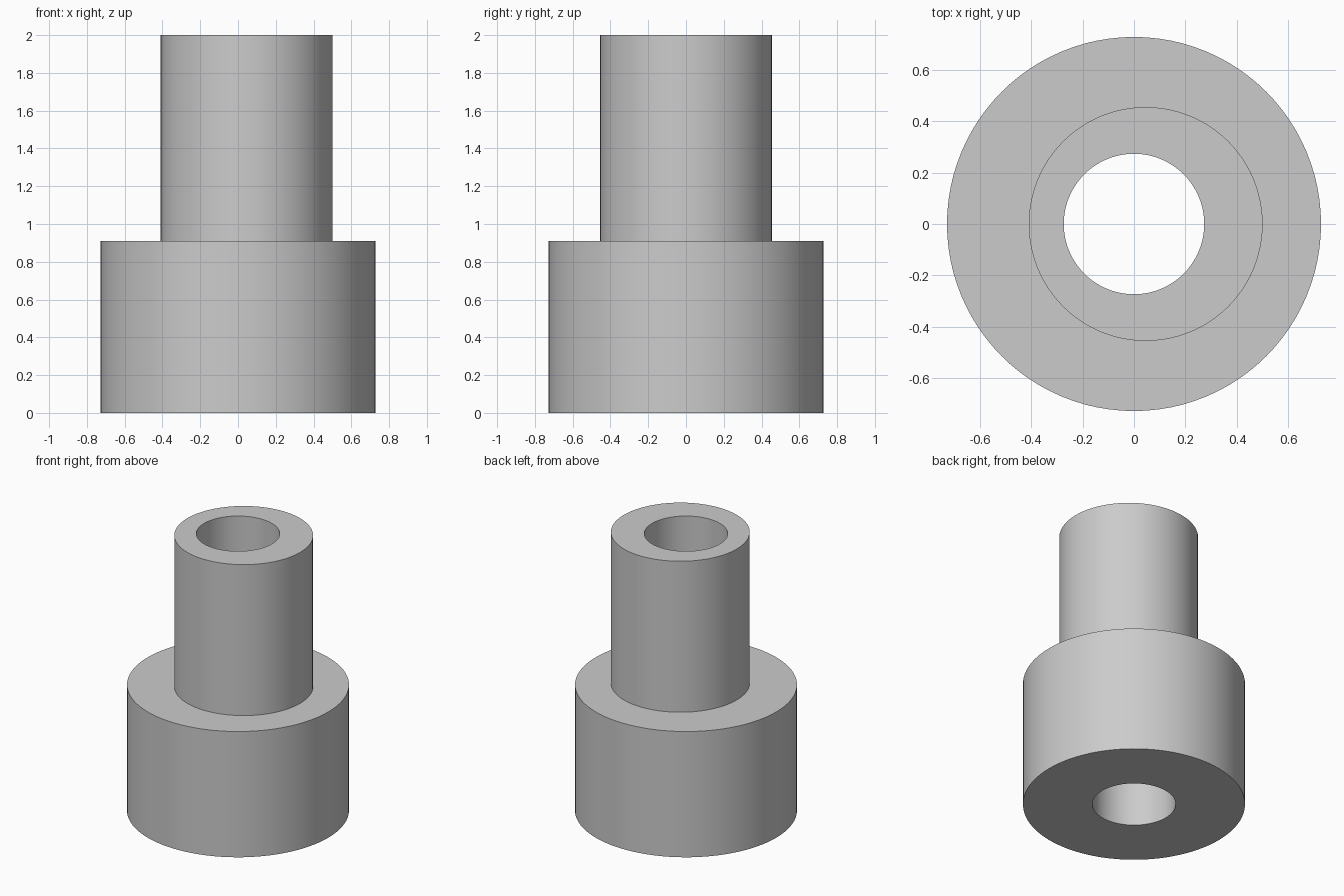
import bpy, bmesh
from math import cos, sin, pi, radians

cube = bpy.data.objects.get("Cube")
if cube:
    bpy.data.objects.remove(cube, do_unlink=True)

SEGMENTS = 96
BASE_R, NECK_R, BORE_R = 0.727, 0.4545, 0.273
STEP_Z, TOP_Z = 0.909, 2.0
NECK_X = 0.0455  # the neck sits off centre

grey = bpy.data.materials.new("plain grey")
grey.use_nodes = True
colour = (0.6, 0.6, 0.6, 1)
grey.diffuse_color = colour
grey.node_tree.nodes["Principled BSDF"].inputs["Base Color"].default_value = colour

bm = bmesh.new()


def ring(radius, z, x=0.0):
    angles = [2 * pi * i / SEGMENTS for i in range(SEGMENTS)]
    return [bm.verts.new((x + radius * cos(a), radius * sin(a), z)) for a in angles]


# Closed loop of rings: underside, base wall, step, neck wall, rim, bore
rings = [
    ring(BORE_R, 0),
    ring(BASE_R, 0),
    ring(BASE_R, STEP_Z),
    ring(NECK_R, STEP_Z, NECK_X),
    ring(NECK_R, TOP_Z, NECK_X),
    ring(BORE_R, TOP_Z),
]
for lower, upper in zip(rings, rings[1:] + rings[:1]):
    for i in range(SEGMENTS):
        j = (i + 1) % SEGMENTS
        bm.faces.new((lower[i], lower[j], upper[j], upper[i]))
bmesh.ops.recalc_face_normals(bm, faces=bm.faces)

mesh = bpy.data.meshes.new("stepped_bushing")
bm.to_mesh(mesh)
bm.free()
mesh.materials.append(grey)
bushing = bpy.data.objects.new("stepped_bushing", mesh)
bpy.context.collection.objects.link(bushing)

# Smooth walls, sharp rims
bpy.ops.object.select_all(action="DESELECT")
bushing.select_set(True)
bpy.context.view_layer.objects.active = bushing
bpy.ops.object.shade_smooth_by_angle(angle=radians(30))
